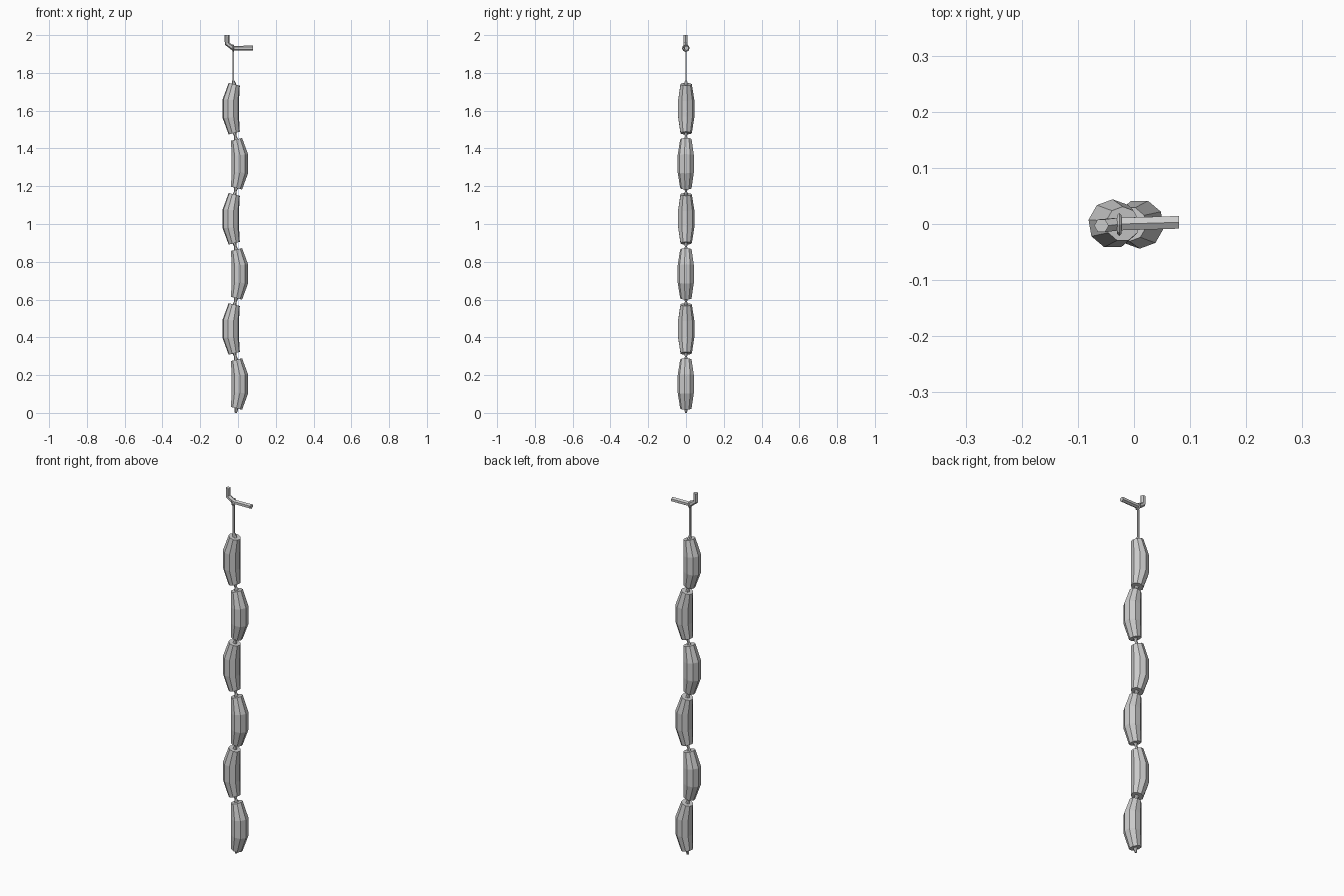
import bpy, bmesh, math
from mathutils import Vector

if "Cube" in bpy.data.objects:
    bpy.data.objects.remove(bpy.data.objects["Cube"])


def tube(name, stations, sides, phase=0.0):
    """Skin rings along a path in the xz plane; station = (x, y, z, radius, lean in degrees)."""
    bm = bmesh.new()
    rings = []
    for x, y, z, r, lean in stations:
        c, s = math.cos(math.radians(lean)), math.sin(math.radians(lean))
        ring = []
        for i in range(sides):
            a = phase + math.tau * i / sides
            u, v = r * math.cos(a), r * math.sin(a)
            ring.append(bm.verts.new((x + u * c, y + v, z - u * s)))
        rings.append(ring)
    for low, high in zip(rings, rings[1:]):
        for i in range(sides):
            j = (i + 1) % sides
            bm.faces.new((low[i], low[j], high[j], high[i]))
    bm.faces.new(rings[0][::-1])
    bm.faces.new(rings[-1])
    bmesh.ops.recalc_face_normals(bm, faces=bm.faces)
    mesh = bpy.data.meshes.new(name)
    bm.to_mesh(mesh)
    bm.free()
    obj = bpy.data.objects.new(name, mesh)
    bpy.context.collection.objects.link(obj)
    return obj


COUNT, STEP, BASE, AXIS = 6, 0.2915, 0.153, -0.014
END_H, MID_H, END_X, MID_X = 0.129, 0.046, 0.006, 0.024

# sausages, bowed alternately right and left
for k in range(COUNT):
    side = 1 if k % 2 == 0 else -1
    zc = BASE + STEP * k
    profile = [(-END_H, END_X, 0.031, 14), (-MID_H, MID_X, 0.044, 6),
               (MID_H, MID_X, 0.044, -6), (END_H, END_X, 0.031, -14)]
    tube(f"sausage_{k + 1}",
         [(AXIS + side * dx, 0, zc + dz, r, side * lean) for dz, dx, r, lean in profile],
         9, -side * math.pi / 2)

# twisted casing between neighbours
for k in range(COUNT - 1):
    side = 1 if k % 2 == 0 else -1
    z0 = BASE + STEP * k + END_H - 0.005
    z1 = BASE + STEP * (k + 1) - END_H + 0.005
    tube(f"casing_link_{k + 1}",
         [(AXIS + side * END_X, 0, z0, 0.012, 0),
          (AXIS, 0, (z0 + z1) / 2, 0.007, 0),
          (AXIS - side * END_X, 0, z1, 0.012, 0)], 6)

# loose casing ends at the bottom and top of the string
tube("bottom_tip", [(-0.011, 0, 0.0, 0.006, 0), (-0.008, 0, 0.03, 0.012, 0)], 6)
tube("top_tip", [(-0.02, 0, 1.735, 0.013, 0), (-0.025, 0, 1.76, 0.006, 0)], 6)

# hanging string with a loop round the hook
tube("string", [(-0.026, 0, 1.745, 0.0055, 0), (-0.026, 0, 1.914, 0.0055, 0)], 4, math.pi / 4)
bpy.ops.mesh.primitive_torus_add(major_segments=8, minor_segments=4,
                                 major_radius=0.0165, minor_radius=0.004,
                                 location=(-0.026, -0.001, 1.931),
                                 rotation=(0, math.pi / 2, 0))
bpy.context.object.name = "string_loop"

# bent hook
tube("hook", [(-0.058, -0.003, 2.0, 0.013, 180), (-0.058, -0.003, 1.955, 0.013, 155),
              (-0.026, 0, 1.931, 0.013, 108), (0.08, 0.003, 1.931, 0.013, 90)],
     6, 0)
